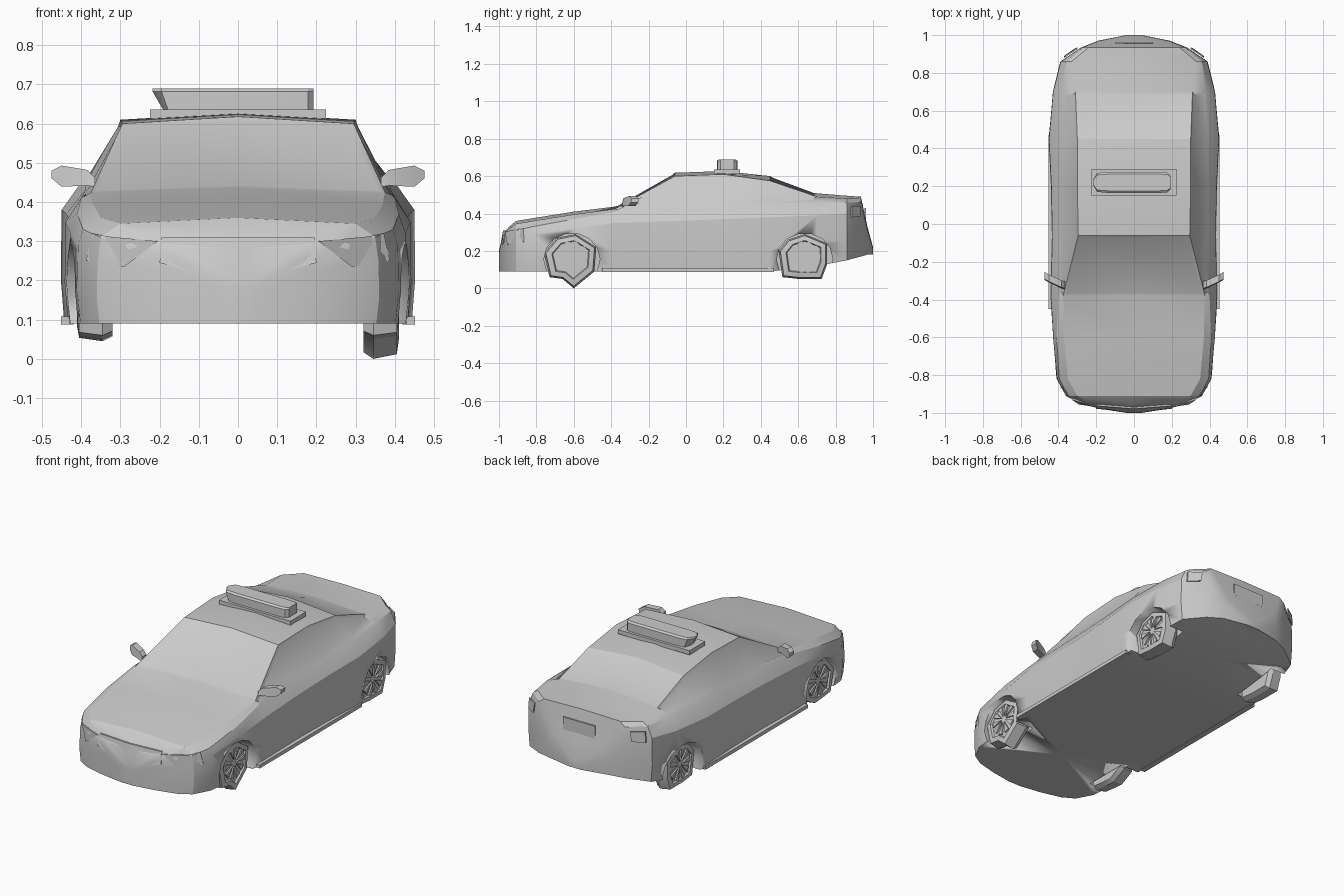
import bpy, bmesh, math
from mathutils import Vector

if "Cube" in bpy.data.objects:
    bpy.data.objects.remove(bpy.data.objects["Cube"])

paint = bpy.data.materials.new("body_grey")
paint.diffuse_color = (0.6, 0.6, 0.6, 1)
paint.use_nodes = True
paint.node_tree.nodes["Principled BSDF"].inputs["Base Color"].default_value = paint.diffuse_color


def finish(name, bm, angle=30):
    bmesh.ops.recalc_face_normals(bm, faces=bm.faces[:])
    me = bpy.data.meshes.new(name)
    bm.to_mesh(me)
    bm.free()
    ob = bpy.data.objects.new(name, me)
    bpy.context.collection.objects.link(ob)
    me.materials.append(paint)
    bpy.ops.object.select_all(action='DESELECT')
    ob.select_set(True)
    bpy.context.view_layer.objects.active = ob
    bpy.ops.object.shade_smooth_by_angle(angle=math.radians(angle))
    return ob


def loft(bm, rings):
    """Skin closed rings of equal length and cap both ends."""
    vs = [[bm.verts.new(p) for p in r] for r in rings]
    n = len(vs[0])
    for a, b in zip(vs, vs[1:]):
        for i in range(n):
            j = (i + 1) % n
            bm.faces.new((a[i], a[j], b[j], b[i]))
    bm.faces.new(vs[0])
    bm.faces.new(vs[-1])
    return vs


def plate(name, pts, offset):
    """Thin raised panel from an outline and an offset vector."""
    bm = bmesh.new()
    pts = [Vector(p) for p in pts]
    loft(bm, [pts, [p + Vector(offset) for p in pts]])
    return finish(name, bm)


def box(name, x, y, z):
    pts = [(x[0], y[0], z[0]), (x[1], y[0], z[0]), (x[1], y[1], z[0]), (x[0], y[1], z[0])]
    return plate(name, pts, (0, 0, z[1] - z[0]))


# Body stations: y, half width, floor, shoulder z, belt x/z, roof edge x/z, centre z
stations = [
    (-1.00, .04, .09, .16, .035, .18, .02, .19, .20),
    (-.98, .17, .09, .22, .165, .26, .15, .28, .285),
    (-.95, .29, .09, .24, .28, .29, .24, .315, .325),
    (-.91, .36, .09, .25, .35, .31, .30, .345, .36),
    (-.82, .41, .09, .29, .395, .33, .35, .36, .375),
    (-.60, .43, .09, .32, .41, .37, .37, .395, .41),
    (-.38, .442, .09, .35, .40, .41, .375, .425, .437),
    (-.06, .435, .09, .36, .39, .43, .295, .60, .618),
    (.20, .44, .09, .37, .39, .44, .30, .61, .627),
    (.45, .452, .09, .38, .40, .45, .30, .575, .60),
    (.70, .43, .12, .39, .385, .46, .31, .49, .508),
    (.86, .39, .15, .40, .36, .46, .33, .48, .495),
    (.935, .28, .17, .42, .27, .46, .24, .485, .49),
    (.97, .19, .18, .27, .18, .30, .15, .32, .33),
    (1.00, .04, .18, .20, .035, .21, .02, .215, .22),
]
rings = []
for y, w, zb, zs, xb, zt, xr, zr, zc in stations:
    half = [(w * .98, zb), (w, zb + (zs - zb) * .4), (w * .995, zs), (xb, zt), (xr, zr)]
    ring = [(0, zb)] + half + [(0, zc)] + [(-x, z) for x, z in reversed(half)]
    rings.append([(x, y, z) for x, z in ring])
bm = bmesh.new()
loft(bm, rings)
bmesh.ops.recalc_face_normals(bm, faces=bm.faces[:])


def inset(rule):
    fs = [f for f in bm.faces if rule(f.calc_center_median(), f.normal)]
    bmesh.ops.inset_region(bm, faces=fs, thickness=.018, depth=-.004)


# Windscreen, rear window and side windows as shallow insets
inset(lambda c, n: -.38 < c.y < -.06 and c.z > .48 and abs(n.x) < .4)
inset(lambda c, n: .45 < c.y < .70 and c.z > .5 and abs(n.x) < .4)
for s in (-1, 1):
    inset(lambda c, n: -.3 < c.y < .6 and c.z > .45 and n.x * s > .6)
body = finish("car_body", bm, 25)

# Wheel arches cut from the body
for s in (-1, 1):
    for wy in (-.61, .635):
        c = bmesh.new()
        loft(c, [[(s * x, wy + .15 * math.cos(t * math.tau / 14),
                   .155 + .14 * math.sin(t * math.tau / 14)) for t in range(14)]
                 for x in (.31, .52)])
        cutter = finish("arch_cutter", c)
        cutter.hide_render = True
        bpy.context.view_layer.objects.active = body
        m = body.modifiers.new("arch", 'BOOLEAN')
        m.operation, m.solver, m.object = 'DIFFERENCE', 'EXACT', cutter
        bpy.ops.object.modifier_apply(modifier="arch")
        bpy.data.objects.remove(cutter)

# Rough angular tyres with spoked rims; outlines are (y, z) about the hub
front = [(-.15, .02), (-.12, -.11), (-.04, -.12), (.03, -.125), (.12, -.08), (.13, .05), (.02, .12), (-.08, .10)]
spiked = front[:2] + [(-.05, -.12), (.01, -.17)] + front[4:]
rear = [(-.14, .03), (-.12, -.11), (-.03, -.12), (.09, -.12), (.12, -.04), (.12, .07), (0, .12), (-.09, .09)]


def wheel(name, s, wy, outline):
    bm = bmesh.new()
    loft(bm, [[(s * x, wy + k * y, .17 + k * z) for y, z in outline]
              for x, k in ((.32, .9), (.345, 1), (.405, .93), (.41, .72), (.40, .68))])
    for i in range(10):
        a = i * math.tau / 10
        tri = [(.02, a), (.088, a - .17), (.088, a + .17)]
        loft(bm, [[(s * x, wy + r * math.cos(t), .17 + r * math.sin(t)) for r, t in tri]
                  for x in (.398, .408)])
    finish(name, bm)


for s, side in ((-1, "left"), (1, "right")):
    wheel(side + "_front_wheel", s, -.61, spiked if s > 0 else front)
    wheel(side + "_rear_wheel", s, .635, rear)

    # Sill, headlight and tail light
    box(side + "_sill", sorted((s * .42, s * .452)), (-.45, .47), (.088, .108))
    plate(side + "_headlight", [(s * .205, -.968, .30), (s * .33, -.93, .312), (s * .372, -.87, .32),
                                (s * .388, -.865, .25), (s * .29, -.956, .235)], (0, .009, 0))
    plate(side + "_tail_light", [(s * .30, .926, .44), (s * .365, .882, .44),
                                 (s * .37, .882, .38), (s * .31, .924, .385)], (0, .008, 0))

    # Door mirror with a tapering shell
    m = bmesh.new()
    loft(m, [[(s * x, y + d, z + h) for d, h in ((-.02, -k), (.02, -k), (.022, k), (-.015, k))]
             for x, y, z, k in ((.365, -.325, .45, .012), (.385, -.32, .462, .02),
                                (.45, -.29, .466, .027), (.475, -.275, .47, .01))])
    finish(side + "_mirror", m)

# Shield-shaped grille panel
for s, side in ((-1, "left"), (1, "right")):
    plate(side + "_grille", [(0, -.978, .31), (s * .195, -.963, .31),
                             (s * .2, -.978, .245), (0, -1.0, .19)], (0, .009, 0))
# Rear number plate recess cover
box("rear_plate", (-.10, .10), (.955, .963), (.36, .43))

# Roof sign: base and rounded lamp box
box("roof_sign_base", (-.225, .225), (.15, .29), (.612, .636))
bm = bmesh.new()
sections = [(-.19, -.218, .012), (-.178, -.195, .05), (-.14, -.14, .055),
            (.14, .14, .055), (.178, .178, .052), (.192, .192, .036)]
loft(bm, [[(lo, .22 - h, .634), (lo, .22 + h, .634), (hi, .22 + h, .682),
           (hi, .22 + h * .8, .69), (hi, .22 - h * .8, .69), (hi, .22 - h, .682)]
          for lo, hi, h in sections])
finish("roof_sign", bm)
